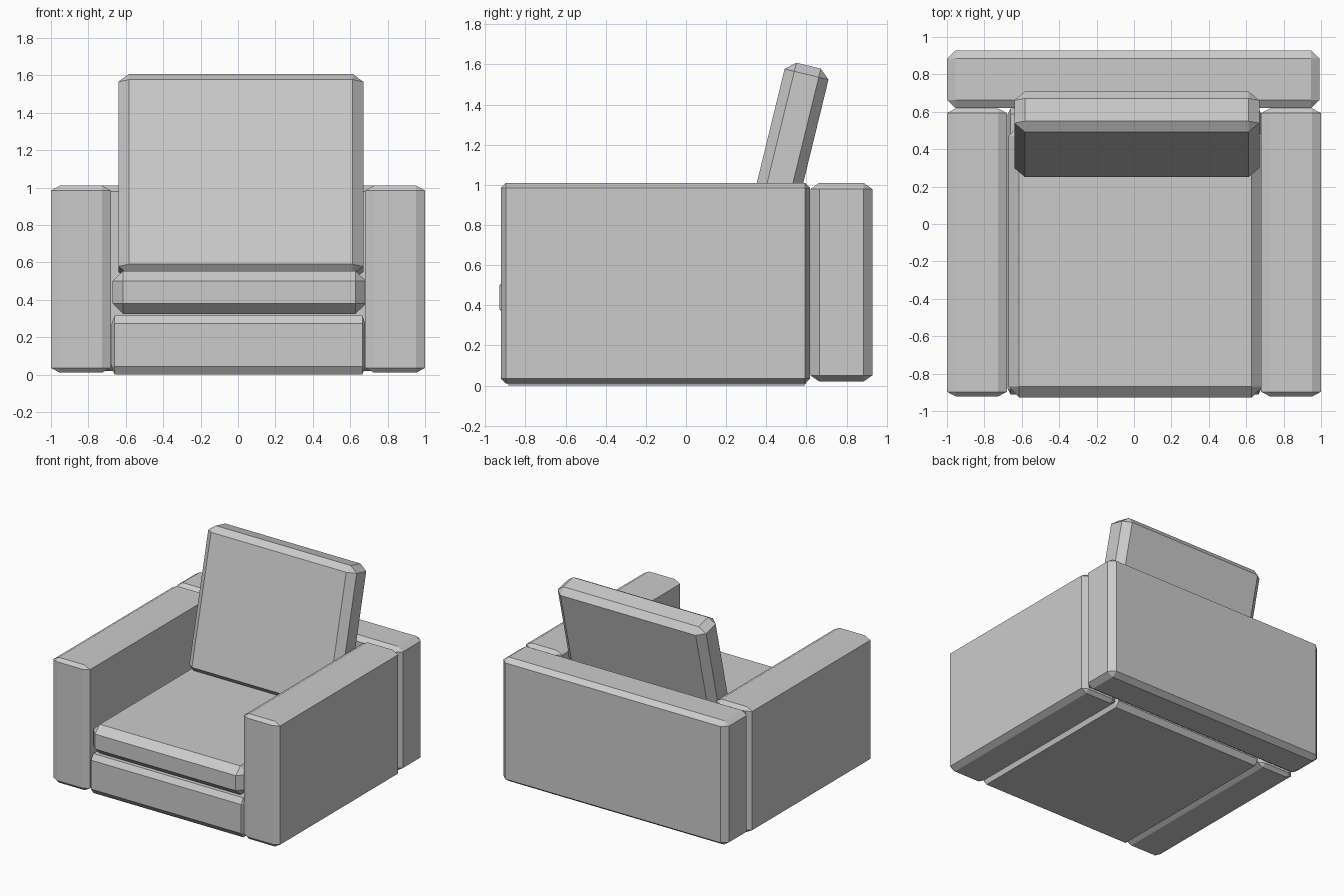
import bpy, bmesh, math
from mathutils import Matrix, Vector
from itertools import product

if "Cube" in bpy.data.objects:
    bpy.data.objects.remove(bpy.data.objects["Cube"])


def block(name, lo, hi, inset, tilt=0.0):
    """Box with single-cut chamfers; inset gives the chamfer along each axis."""
    lo, hi = Vector(lo), Vector(hi)
    centre, half = (lo + hi) / 2, (hi - lo) / 2
    bm = bmesh.new()
    # each box corner becomes three points, one on each face
    for s in product((-1, 1), repeat=3):
        for face in range(3):
            bm.verts.new([s[i] * (half[i] - (0 if i == face else inset[i])) for i in range(3)])
    bmesh.ops.convex_hull(bm, input=bm.verts)
    bmesh.ops.dissolve_limit(bm, angle_limit=math.radians(0.5), verts=bm.verts, edges=bm.edges)
    bmesh.ops.recalc_face_normals(bm, faces=bm.faces)
    mesh = bpy.data.meshes.new(name)
    bm.to_mesh(mesh)
    bm.free()
    obj = bpy.data.objects.new(name, mesh)
    obj.matrix_world = Matrix.Translation(centre) @ Matrix.Rotation(tilt, 4, 'X')
    bpy.context.collection.objects.link(obj)
    return obj


# Arms
for name, x0, x1 in (("left_arm", -1.0, -0.68), ("right_arm", 0.68, 1.0)):
    block(name, (x0, -0.922, 0.01), (x1, 0.618, 1.01), (0.047, 0.025, 0.026))

# Rear panel behind the arms
block("back_panel", (-1.0, 0.62, 0.02), (0.993, 0.928, 1.01), (0.046, 0.044, 0.031))

# Base and seat cushion between the arms
block("base", (-0.675, -0.912, 0.0), (0.68, 0.618, 0.315), (0.015, 0.03, 0.042))
block("seat_cushion", (-0.67, -0.928, 0.325), (0.685, 0.53, 0.555), (0.056, 0.06, 0.055))

# Back cushion, leaning backwards
cy, cz = 0.48, 1.057
block("back_cushion", (-0.64, cy - 0.1125, cz - 0.552), (0.67, cy + 0.1125, cz + 0.552),
      (0.058, 0.05, 0.044), tilt=-math.radians(13.7))
